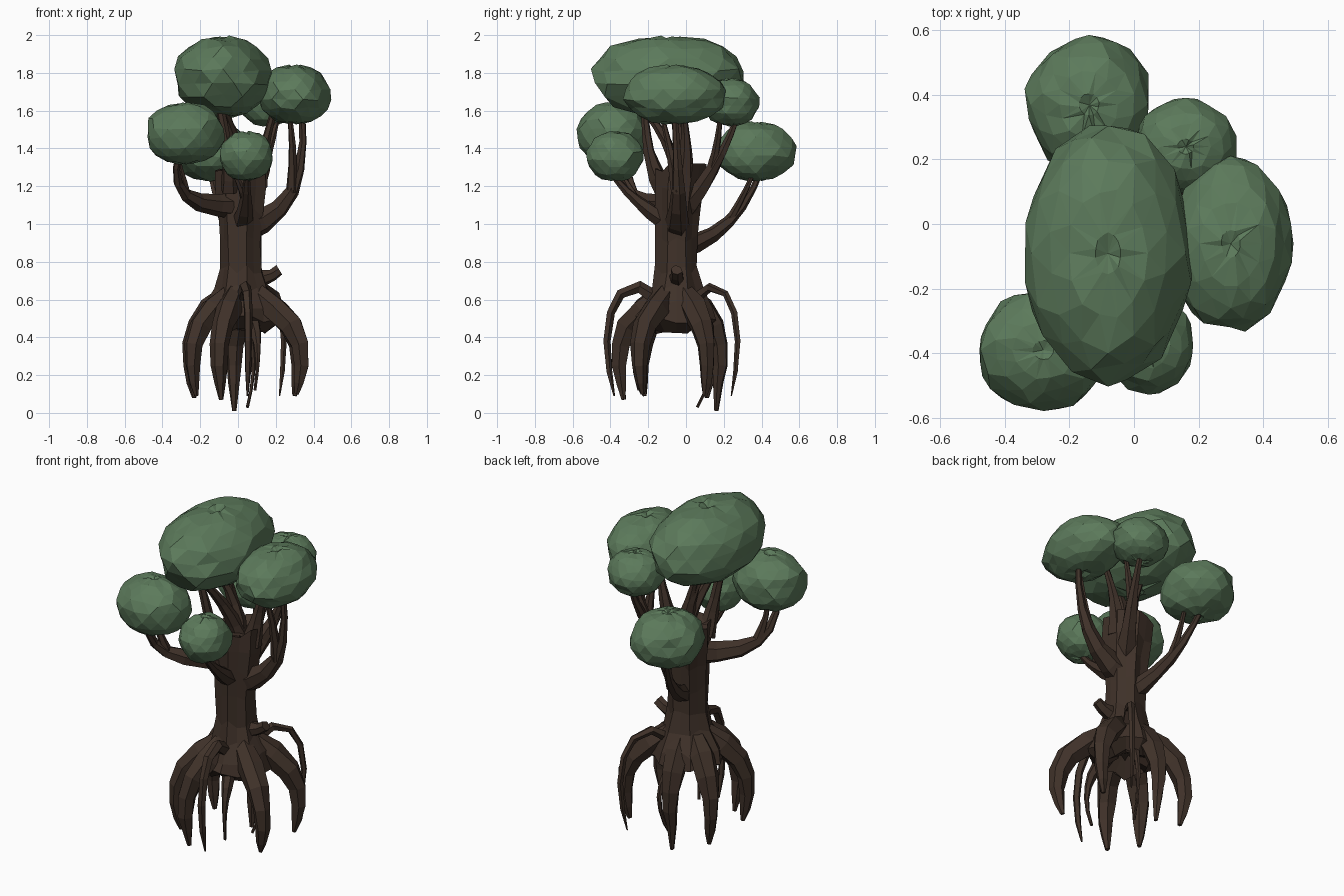
import bpy, bmesh, math, random
from mathutils import Vector

if "Cube" in bpy.data.objects:
    bpy.data.objects.remove(bpy.data.objects["Cube"])

random.seed(4)
AXIS = Vector((0.02, -0.05, 0))  # line the trunk stands on


def material(name, rgb):
    m = bpy.data.materials.new(name)
    m.diffuse_color = (*rgb, 1)
    m.use_nodes = True
    m.node_tree.nodes["Principled BSDF"].inputs["Base Color"].default_value = m.diffuse_color
    return m


BARK = material("dark bark", (0.050, 0.031, 0.022))
LEAF = material("leaf green", (0.107, 0.195, 0.105))


def finish(bm, name, mat):
    bmesh.ops.recalc_face_normals(bm, faces=bm.faces)
    me = bpy.data.meshes.new(name)
    bm.to_mesh(me)
    bm.free()
    me.materials.append(mat)
    bpy.context.collection.objects.link(bpy.data.objects.new(name, me))


def loft(bm, rings):
    """Skin a list of point rings and close both ends."""
    vs = [[bm.verts.new(p) for p in r] for r in rings]
    n = len(vs[0])
    for a, b in zip(vs, vs[1:]):
        for i in range(n):
            j = (i + 1) % n
            bm.faces.new((a[i], a[j], b[j], b[i]))
    bm.faces.new(vs[0])
    bm.faces.new(vs[-1])


def limb(name, pts, radii, sides=6):
    """Knobbly bent tube through the points."""
    rings, side = [], None
    for i, p in enumerate(pts):
        d = (pts[min(i + 1, len(pts) - 1)] - pts[max(i - 1, 0)]).normalized()
        side = side or d.orthogonal()
        side = (side - d * side.dot(d)).normalized()
        up = d.cross(side)
        ring = []
        for k in range(sides):
            a = math.tau * k / sides
            r = radii[i] * random.uniform(0.88, 1.12)
            ring.append(p + (side * math.cos(a) + up * math.sin(a)) * r)
        rings.append(ring)
    bm = bmesh.new()
    loft(bm, rings)
    finish(bm, name, BARK)


def bend(name, start, elbow, end, r0, r1, steps=6):
    """Limb along a curve from start to end, pulled towards the elbow."""
    a, b, c = Vector(start), Vector(elbow), Vector(end)
    ts = [i / steps for i in range(steps + 1)]
    pts = [a * (1 - t) ** 2 + b * 2 * t * (1 - t) + c * t * t for t in ts]
    limb(name, pts, [r1 + (r0 - r1) * (1 - t) ** 1.6 for t in ts])
    return pts


# Trunk: fluted rings of (height, radius), hollow under the flare and at the top
bm = bmesh.new()
rings = []
for z, r in [(0.50, 0.04), (0.44, 0.13), (0.49, 0.21), (0.57, 0.19), (0.66, 0.135),
             (0.76, 0.108), (0.92, 0.108), (1.06, 0.115), (1.18, 0.13), (1.30, 0.135), (1.25, 0.085)]:
    lean = Vector((0, 0.025 * max(0, (z - 1.0) / 0.3), z))
    ring = []
    for k in range(14):
        a = math.tau * k / 14
        f = r * (1.04 if k % 2 else 0.93) * random.uniform(0.95, 1.05)
        ring.append(AXIS + lean + Vector((f * math.cos(a), f * math.sin(a), random.uniform(-0.025, 0.025))))
    rings.append(ring)
loft(bm, rings)
finish(bm, "trunk", BARK)

# Knot sticking out of the trunk
bend("trunk_knot", (0.09, -0.05, 0.71), (0.16, -0.05, 0.71), (0.22, -0.05, 0.755), 0.05, 0.03, 3)


def root(name, tip, shape, thickness, sides):
    """Claw root: shape rows are (share of reach, height, share of thickness)."""
    tip = Vector(tip)
    reach = Vector((tip.x - AXIS.x, tip.y - AXIS.y, 0))
    pts = [AXIS + reach * s + Vector((0, 0, h)) for s, h, k in shape] + [tip]
    limb(name, pts, [thickness * k for s, h, k in shape] + [thickness * 0.2], sides)


# Thick claw roots and thin high-arched roots, given by their tips
CLAW = [(0.25, 0.64, 0.85), (0.62, 0.55, 1.15), (0.92, 0.46, 1.05),
        (1.06, 0.36, 0.85), (1.09, 0.25, 0.68), (1.05, 0.16, 0.48)]
ARCH = [(0.3, 0.60, 1.8), (0.6, 0.665, 1.3), (0.9, 0.63, 1.1),
        (1.06, 0.53, 1.0), (1.12, 0.38, 0.9), (1.08, 0.22, 0.7)]
for i, tip in enumerate([(-0.23, 0.11, 0.08), (-0.09, -0.33, 0.07), (-0.02, 0.16, 0.01),
                         (0.31, -0.23, 0.10), (0.30, 0.10, 0.09), (-0.22, -0.22, 0.09)]):
    root(f"claw_root_{i + 1}", tip, CLAW, 0.060, 6)
root("front_thin_root", (0.05, -0.38, 0.09), ARCH, 0.024, 5)
root("back_thin_root", (0.22, 0.24, 0.09), ARCH, 0.018, 5)
bend("inner_thin_root", (0.04, 0.04, 0.5), (0.12, 0.22, 0.3), (0.05, 0.06, 0.03), 0.025, 0.008)
bend("middle_thin_root", (0.06, -0.15, 0.52), (0.13, -0.33, 0.4), (0.09, -0.25, 0.12), 0.045, 0.008)


def foliage(name, centre, radii, segs=14, rows=9):
    """Faceted leaf clump: boxy ellipsoid with uneven rows and dimpled poles."""
    bm = bmesh.new()
    rings = []
    for j in range(rows + 1):
        lat = -math.pi / 2 + math.pi * (j + 0.35) / (rows + 0.7)
        rad = math.cos(lat) ** 0.85
        ring = []
        for k in range(segs):
            a = math.tau * (k + 0.5 * (j % 2)) / segs
            f = rad * random.uniform(0.93, 1.04)
            ring.append((centre[0] + radii[0] * f * math.cos(a),
                         centre[1] + radii[1] * f * math.sin(a),
                         centre[2] + radii[2] * (math.sin(lat) + random.uniform(-0.05, 0.04))))
        rings.append(ring)
    loft(bm, rings)
    for f in [f for f in bm.faces if len(f.verts) > 4]:
        s = 1 if f.calc_center_median().z > centre[2] else -1
        v = bmesh.ops.poke(bm, faces=[f])["verts"][0]
        v.co.z -= s * radii[2] * 0.1
    bmesh.ops.triangulate(bm, faces=bm.faces)
    finish(bm, name, LEAF)


def bough(name, centre, radii, base, elbow, thickness):
    """Leaf clump carried by a branch that leaves the trunk at height base and forks."""
    foliage(name + "_foliage", centre, radii)
    c = Vector(centre)
    out = Vector((c.x - AXIS.x, c.y - AXIS.y, 0)).normalized()
    low = Vector((0, 0, -0.5 * radii[2]))
    pts = bend(name + "_branch", AXIS + Vector((0, 0, base)), elbow, c + out * 0.04 + low, thickness, 0.016)
    fork = c + low + Vector((-out.y, out.x, 0)) * -0.08 - out * 0.03
    bend(name + "_twig", pts[3], (pts[4] + fork) / 2, fork, thickness * 0.4, 0.012, 4)


# Foliage clumps with their branches
bough("crown", (-0.08, -0.09, 1.78), (0.26, 0.41, 0.215), 1.15, (0.03, 0.03, 1.42), 0.07)
bough("right", (0.30, -0.06, 1.685), (0.195, 0.275, 0.155), 0.98, (0.39, -0.03, 1.05), 0.085)
bough("back_right", (0.16, 0.24, 1.645), (0.16, 0.15, 0.125), 1.05, (0.17, 0.16, 1.25), 0.075)
bough("back", (-0.14, 0.37, 1.385), (0.20, 0.215, 0.155), 0.87, (-0.07, 0.27, 0.93), 0.06)
bough("left", (-0.28, -0.39, 1.48), (0.21, 0.19, 0.16), 1.10, (-0.41, -0.32, 1.06), 0.075)
bough("front", (0.045, -0.375, 1.36), (0.145, 0.15, 0.13), 0.98, (0.05, -0.28, 1.10), 0.065)

# Extra boughs holding the crown
bend("crown_front_branch", (0.03, -0.03, 1.25), (-0.01, -0.08, 1.44), (-0.10, -0.26, 1.66), 0.05, 0.02)
bend("crown_rear_branch", (-0.04, -0.12, 1.18), (-0.04, -0.22, 1.36), (-0.10, -0.22, 1.64), 0.055, 0.02)
bend("crown_right_branch", (0.10, -0.02, 1.20), (0.13, 0.02, 1.4), (0.20, -0.02, 1.62), 0.055, 0.018)
